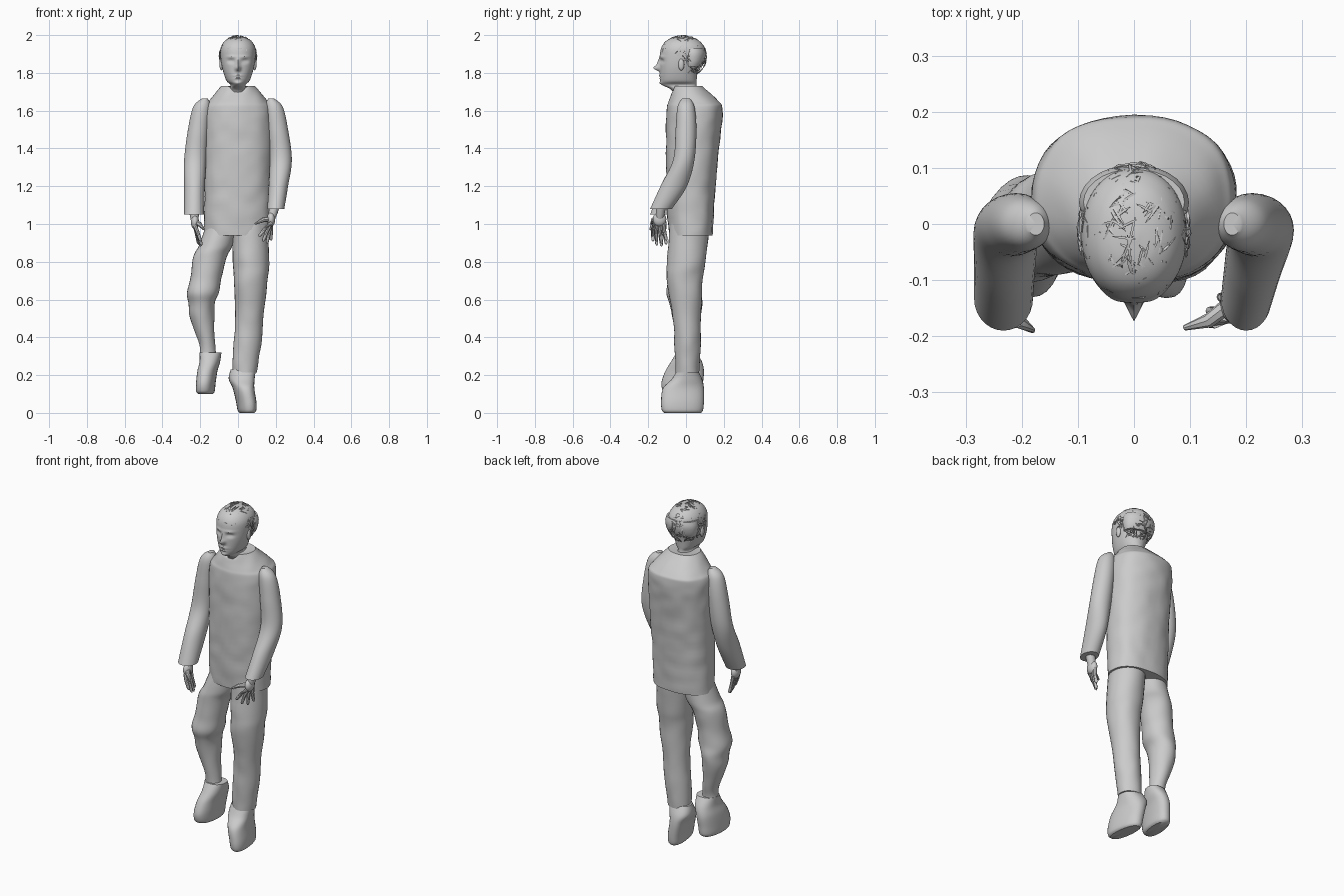
import bpy, bmesh, math, random
from mathutils import Vector, noise

random.seed(4)
if "Cube" in bpy.data.objects:
    bpy.data.objects.remove(bpy.data.objects["Cube"])

grey = bpy.data.materials.new("plain_grey")
grey.use_nodes = True
grey.diffuse_color = (0.6, 0.6, 0.6, 1)
grey.node_tree.nodes["Principled BSDF"].inputs["Base Color"].default_value = (0.6, 0.6, 0.6, 1)
parts = []


def finish(name, bm):
    """Turn a bmesh into a named object."""
    bmesh.ops.recalc_face_normals(bm, faces=bm.faces)
    mesh = bpy.data.meshes.new(name)
    bm.to_mesh(mesh)
    bm.free()
    mesh.materials.append(grey)
    obj = bpy.data.objects.new(name, mesh)
    bpy.context.collection.objects.link(obj)
    parts.append(obj)
    return obj


def smooth_sections(sections, steps):
    """Catmull-Rom interpolation of cross-sections."""
    result = []
    last = len(sections) - 1
    for i in range(last):
        a, b, c, d = (sections[min(max(k, 0), last)] for k in (i - 1, i, i + 1, i + 2))
        for s in range(steps):
            t = s / steps
            result.append([q + t / 2 * (r - p + t * (2 * p - 5 * q + 4 * r - u + t * (3 * (q - r) + u - p)))
                           for p, q, r, u in zip(a, b, c, d)])
    return result + [list(sections[-1])]


def loft(name, sections, sides=28, steps=5, power=2.0, shape=None):
    """Skin rounded sections given as height, x range and y range."""
    bm = bmesh.new()
    rings = []
    for z, x0, x1, y0, y1 in smooth_sections(sections, steps):
        ring = []
        for k in range(sides):
            angle = 2 * math.pi * k / sides
            c, s = math.cos(angle), math.sin(angle)
            co = Vector(((x0 + x1) / 2 + (x1 - x0) / 2 * math.copysign(abs(c) ** (2 / power), c),
                         (y0 + y1) / 2 + (y1 - y0) / 2 * math.copysign(abs(s) ** (2 / power), s), z))
            ring.append(bm.verts.new(shape(co) if shape else co))
        rings.append(ring)
    for low, high in zip(rings, rings[1:]):
        for k in range(sides):
            n = (k + 1) % sides
            bm.faces.new((low[k], low[n], high[n], high[k]))
    caps = [bm.faces.new(rings[0]), bm.faces.new(rings[-1])]
    bmesh.ops.poke(bm, faces=caps)
    return finish(name, bm)


def tube(bm, points, radii, sides=8):
    """Add a tapered tube along a path to a bmesh."""
    rings = []
    for i, p in enumerate(points):
        along = points[min(i + 1, len(points) - 1)] - points[max(i - 1, 0)]
        u = along.orthogonal().normalized()
        v = along.normalized().cross(u)
        rings.append([bm.verts.new(p + radii[i] * (u * math.cos(a) + v * math.sin(a)))
                      for a in (2 * math.pi * k / sides for k in range(sides))])
    for low, high in zip(rings, rings[1:]):
        for k in range(sides):
            n = (k + 1) % sides
            bm.faces.new((low[k], low[n], high[n], high[k]))
    bm.faces.new(rings[0])
    bm.faces.new(rings[-1])


def ball(bm, centre, size):
    """Add an ellipsoid to a bmesh."""
    made = bmesh.ops.create_uvsphere(bm, u_segments=16, v_segments=10, radius=1)["verts"]
    for v in made:
        v.co = Vector(centre) + v.co * Vector(size)


# Tunic with soft creases and a notched collar
def crease(co):
    amount = 0.005 * noise.noise(co * 14)
    out = Vector((co.x, co.y - 0.04, 0)).normalized()
    co = co + out * amount
    if co.z > 1.7 and co.y < 0.02:
        co.z -= max(0, 0.05 - abs(co.x)) * (co.z - 1.7) / 0.03
    return co


loft("tunic", [(0.94, -.18, .17, -.09, .14), (1.1, -.178, .172, -.1, .15), (1.3, -.18, .18, -.105, .165),
               (1.5, -.182, .182, -.105, .185), (1.61, -.178, .178, -.1, .195),
               (1.65, -.155, .155, -.09, .175), (1.73, -.088, .088, -.066, .085)],
     sides=48, steps=8, power=2.3, shape=crease)


# Head with modelled face: x, z, width, height, push forward
FACE = [(0, 1.825, .012, .014, .03), (0, 1.85, .009, .025, .014), (0, 1.785, .024, .006, .007),
        (0, 1.772, .02, .006, .006), (0, 1.778, .026, .003, -.007), (0, 1.745, .02, .012, .008),
        (.036, 1.862, .017, .01, -.013), (-.036, 1.862, .017, .01, -.013),
        (.036, 1.86, .01, .005, .006), (-.036, 1.86, .01, .005, .006),
        (.035, 1.885, .025, .007, .005), (-.035, 1.885, .025, .007, .005)]


def face(co):
    if co.y < -0.04:
        for x, z, w, h, push in FACE:
            co.y -= push * math.exp(-((co.x - x) / w) ** 2 - ((co.z - z) / h) ** 2)
    return co


loft("head", [(1.6, -.06, .06, -.04, .07), (1.7, -.052, .052, -.07, .06), (1.735, -.04, .04, -.122, .055),
              (1.76, -.062, .062, -.135, .056), (1.82, -.082, .082, -.138, .065), (1.88, -.092, .092, -.138, .09),
              (1.93, -.092, .092, -.132, .098), (1.965, -.074, .074, -.11, .075),
              (1.985, -.045, .045, -.075, .04), (1.992, -.008, .008, -.03, -.01)],
     sides=72, steps=10, power=2.15, shape=face)

# Ears
bm = bmesh.new()
for side in (-1, 1):
    ball(bm, (side * .088, -.025, 1.845), (.01, .016, .032))
finish("ears", bm)

# Smooth hair band round the back of the head
loft("hair_band", [(1.835, -.085, .085, -.02, .085), (1.86, -.094, .094, -.025, .098),
                   (1.9, -.098, .098, -.03, .106), (1.93, -.09, .09, -.02, .098)], steps=3)

# Tangled hair strands laid on the skull
SKULL = Vector((.098, .123, .112))
CENTRE = Vector((0, -.016, 1.885))


def on_skull(direction, lift):
    d = direction.normalized()
    return CENTRE + Vector(a * b for a, b in zip(d, SKULL)) * lift


bm = bmesh.new()
count = 0
while count < 260:
    d = Vector(random.gauss(0, 1) for _ in range(3)).normalized()
    spot = on_skull(d, 1)
    hairline = 1.925 if spot.y < -.05 else 1.88 if spot.y < .0 else 1.79
    if spot.z < hairline:
        continue
    count += 1
    sweep = Vector(random.gauss(0, 1) for _ in range(3)).cross(d).normalized() * random.uniform(.2, .5)
    path = [on_skull(d + sweep * t, 1 + .03 * random.random()) for t in (-.5, -.2, .2, .5)]
    tube(bm, path, [.001, .003, .003, .001], sides=4)
finish("hair_strands", bm)


# Sleeves share the upper shape and differ at the cuff
def sleeve(name, side, cuff, inner, outer):
    rows = [(1.665, .16, .19, -.02, .02), (1.62, .145, .237, -.045, .045), (1.5, .155, .265, -.055, .055),
            (1.34, .168, .285, -.068, .045), (1.2, (inner + .17) / 2, (outer + .285) / 2, -.135, .005),
            (cuff, inner, outer, -.19, -.075)]
    loft(name, [(z, side * a, side * b, c, d) for z, a, b, c, d in rows], steps=7)


sleeve("left_sleeve", 1, 1.08, .155, .245)
sleeve("right_sleeve", -1, 1.05, .18, .285)


# Hands with four fingers and a thumb
def hand(name, wrist, palm, tips, thumb):
    bm = bmesh.new()
    wrist, palm = Vector(wrist), Vector(palm)
    tube(bm, [wrist, (wrist + palm) / 2, palm], [.026, .025, .02], sides=12)
    ball(bm, palm, (.022, .036, .038))
    for k, tip in enumerate(tips):
        tip = Vector(tip)
        root = palm + Vector((0, .017 * (k - 1.5), -.018))
        middle = (root + tip) / 2 + Vector((0, -.006, .004))
        tube(bm, [root, middle, tip, tip + (tip - middle) * .15], [.011, .01, .008, .003])
    thumb = Vector(thumb)
    tube(bm, [palm, (palm + thumb) / 2 + Vector((0, -.01, .01)), thumb], [.015, .013, .005])
    finish(name, bm)


hand("left_hand", (.2, -.13, 1.11), (.175, -.14, 1.025),
     [(.115, -.175, .94), (.135, -.155, .915), (.155, -.13, .905), (.175, -.105, .92)], (.09, -.185, 1.0))
hand("right_hand", (-.235, -.13, 1.09), (-.228, -.14, 1.01),
     [(-.2, -.175, .915), (-.195, -.155, .895), (-.2, -.13, .89), (-.21, -.105, .9)], (-.18, -.19, .97))


# Trousers
def wrinkle(co):
    return co + Vector((1, 1, 0)) * .005 * noise.noise(co * 11)


loft("left_trouser", [(.215, -.03, .1, -.055, .07), (.35, -.025, .12, -.06, .075), (.5, -.015, .135, -.07, .08),
                      (.7, -.022, .158, -.1, .09), (.8, -.03, .163, -.1, .105),
                      (1.0, -.035, .16, -.085, .125)], steps=7, shape=wrinkle)
loft("right_trouser", [(.31, -.2, -.115, -.04, .045), (.36, -.205, -.12, -.045, .05), (.5, -.255, -.125, -.07, .075),
                       (.58, -.262, -.122, -.088, .085), (.64, -.27, -.1, -.104, .08),
                       (.72, -.252, -.086, -.095, .08), (.83, -.235, -.06, -.09, .095),
                       (.89, -.205, -.03, -.085, .105), (1.0, -.165, -.0, -.07, .11)], steps=6, shape=wrinkle)


# Shoes, with the toe swung outward
def shoe(name, rows, middle, swing):
    def turn(co):
        co.x += swing * (middle - co.y)
        return co
    loft(name, rows, steps=6, power=2.3, shape=turn)


shoe("left_shoe", [(0, .01, .085, -.115, .08), (.015, 0, .095, -.128, .09), (.06, -.008, .095, -.132, .095),
                   (.13, -.025, .085, -.122, .095), (.18, -.045, .09, -.075, .085),
                   (.23, -.035, .098, -.045, .06)], -.02, .12)
shoe("right_shoe", [(.1, -.21, -.135, -.1, .07), (.115, -.22, -.125, -.122, .085), (.16, -.22, -.12, -.13, .09),
                    (.22, -.215, -.112, -.11, .095), (.27, -.205, -.098, -.08, .085),
                    (.32, -.205, -.09, -.05, .055)], -.02, -.1)

# Smooth shading with sharp edges kept
bpy.ops.object.select_all(action="DESELECT")
for obj in parts:
    obj.select_set(True)
bpy.context.view_layer.objects.active = parts[0]
bpy.ops.object.shade_smooth_by_angle(angle=math.radians(40))
